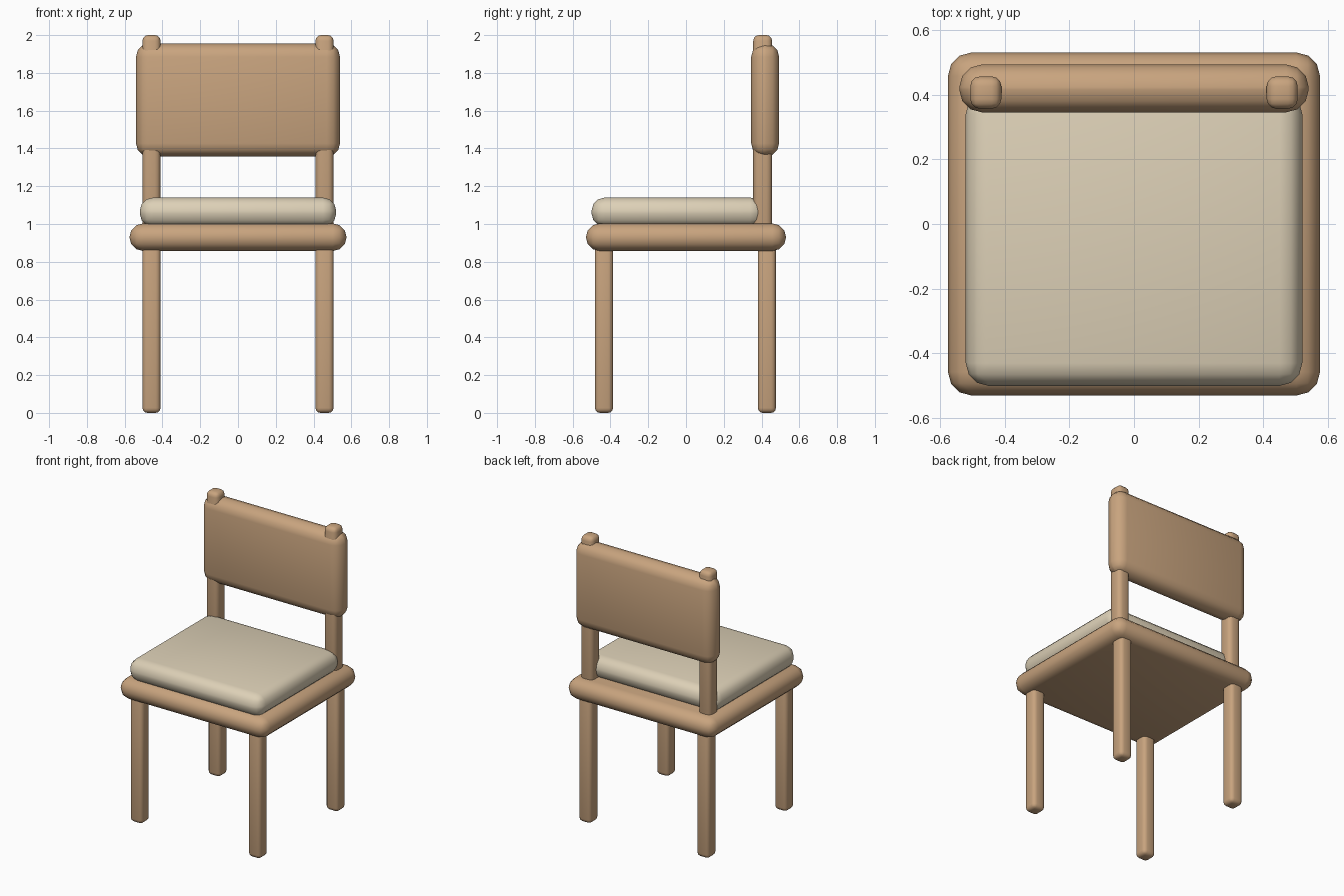
import bpy, bmesh, math

if "Cube" in bpy.data.objects:
    bpy.data.objects.remove(bpy.data.objects["Cube"])


def material(name, color):
    m = bpy.data.materials.new(name)
    m.diffuse_color = (*color, 1)
    m.use_nodes = True
    m.node_tree.nodes["Principled BSDF"].inputs["Base Color"].default_value = m.diffuse_color
    return m


wood = material("wood", (0.58, 0.37, 0.21))
fabric = material("fabric", (0.72, 0.63, 0.47))


def rounded_box(name, lo, hi, radius, mat):
    """Box between two corners with softly rounded edges."""
    bm = bmesh.new()
    bmesh.ops.create_cube(bm, size=1)
    for v in bm.verts:
        v.co = [lo[i] if v.co[i] < 0 else hi[i] for i in range(3)]
    bmesh.ops.bevel(bm, geom=bm.edges[:], offset=radius, segments=3,
                    profile=0.5, affect='EDGES', clamp_overlap=True)
    bmesh.ops.remove_doubles(bm, verts=bm.verts[:], dist=0.001)
    bmesh.ops.recalc_face_normals(bm, faces=bm.faces[:])
    me = bpy.data.meshes.new(name)
    bm.to_mesh(me)
    bm.free()
    me.materials.append(mat)
    ob = bpy.data.objects.new(name, me)
    bpy.context.collection.objects.link(ob)
    bpy.ops.object.select_all(action='DESELECT')
    ob.select_set(True)
    bpy.context.view_layer.objects.active = ob
    bpy.ops.object.shade_smooth_by_angle(angle=math.radians(40))
    return ob


# Seat, cushion and backrest
rounded_box("seat", (-0.575, -0.53, 0.857), (0.575, 0.53, 1.003), 0.0728, wood)
rounded_box("cushion", (-0.52, -0.50, 0.985), (0.52, 0.41, 1.14), 0.07, fabric)
rounded_box("backrest", (-0.54, 0.345, 1.357), (0.54, 0.493, 1.955), 0.07, wood)

# Legs and back posts on both sides
for side, x in (("left", -0.458), ("right", 0.458)):
    x0, x1 = x - 0.048, x + 0.048
    rounded_box(f"front_leg_{side}", (x0, -0.482, 0), (x1, -0.386, 0.93), 0.026, wood)
    rounded_box(f"back_leg_{side}", (x0, 0.38, 0), (x1, 0.476, 0.93), 0.026, wood)
    rounded_box(f"back_post_{side}", (x0, 0.356, 0.93), (x1, 0.456, 2.0), 0.03, wood)
